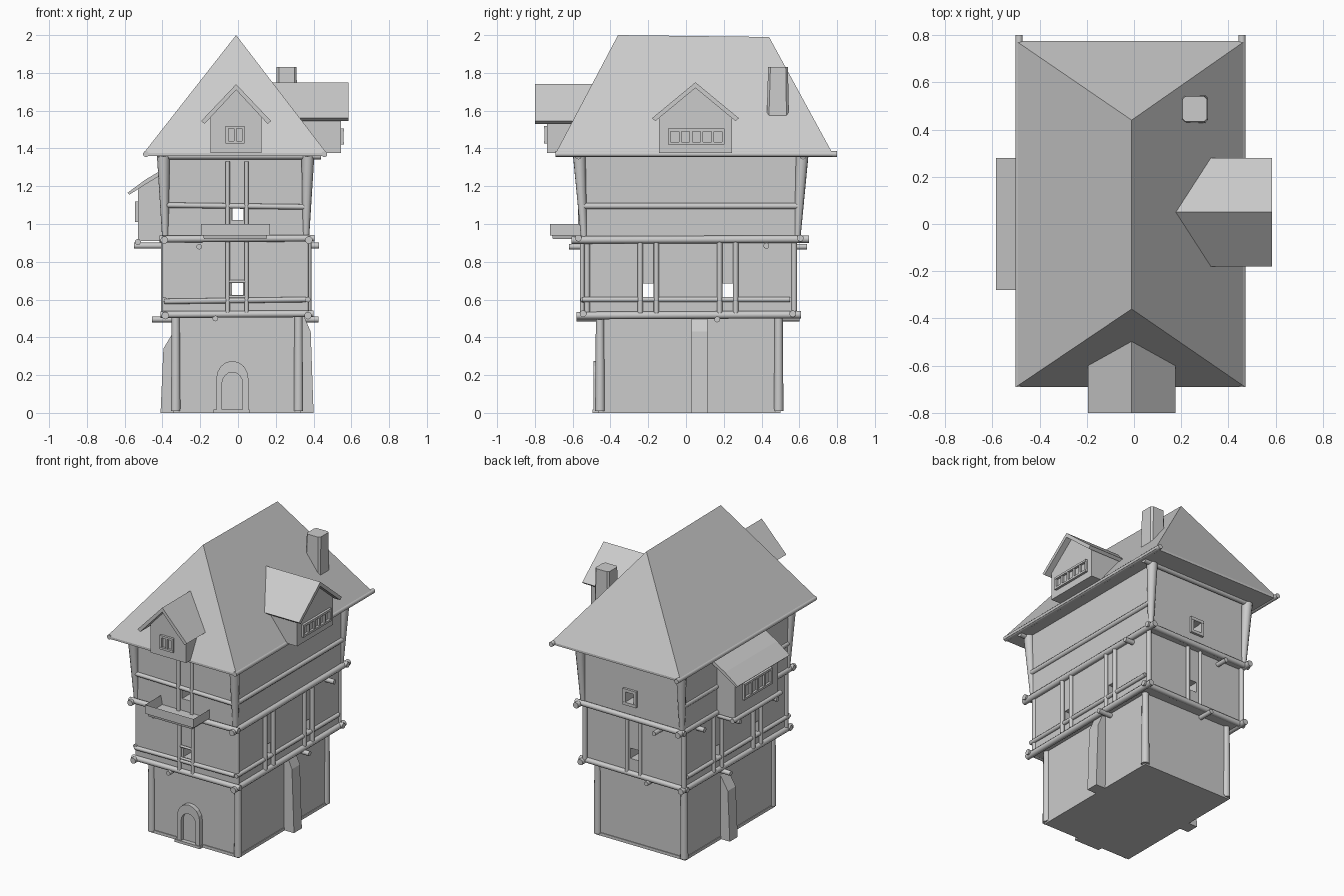
import bpy, bmesh, math
from mathutils import Vector

cube = bpy.data.objects.get("Cube")
if cube:
    bpy.data.objects.remove(cube, do_unlink=True)

clay = bpy.data.materials.new("warm_grey_clay")
clay.use_nodes = True
GREY = (0.6, 0.6, 0.6, 1)
clay.diffuse_color = GREY
clay.node_tree.nodes["Principled BSDF"].inputs["Base Color"].default_value = GREY


def finish(name, bm, smooth=False):
    bmesh.ops.recalc_face_normals(bm, faces=bm.faces)
    me = bpy.data.meshes.new(name)
    bm.to_mesh(me)
    bm.free()
    me.materials.append(clay)
    ob = bpy.data.objects.new(name, me)
    bpy.context.collection.objects.link(ob)
    if smooth:
        bpy.ops.object.select_all(action='DESELECT')
        ob.select_set(True)
        bpy.context.view_layer.objects.active = ob
        bpy.ops.object.shade_smooth_by_angle(angle=math.radians(50))
    return ob


def loft(name, low, high, z0, z1):
    """Solid between two rectangles (x0, x1, y0, y1)."""
    bm = bmesh.new()
    rings = []
    for (x0, x1, y0, y1), z in ((low, z0), (high, z1)):
        rings.append([bm.verts.new((x, y, z)) for x, y in ((x0, y0), (x1, y0), (x1, y1), (x0, y1))])
    a, b = rings
    bm.faces.new(a)
    top = bm.faces.new(b)
    for i in range(4):
        j = (i + 1) % 4
        bm.faces.new((a[i], a[j], b[j], b[i]))
    return bm, top


def box(name, x0, x1, y0, y1, z0, z1):
    r = (x0, x1, y0, y1)
    return finish(name, loft(name, r, r, z0, z1)[0])


def prism(name, profile, axis, a, b):
    """Profile of (horizontal, z) points swept along x or y."""
    bm = bmesh.new()
    ends = [[bm.verts.new((t, u, z) if axis == 'x' else (u, t, z)) for u, z in profile] for t in (a, b)]
    for e in ends:
        bm.faces.new(e)
    n = len(profile)
    for i in range(n):
        j = (i + 1) % n
        bm.faces.new((ends[0][i], ends[0][j], ends[1][j], ends[1][i]))
    return finish(name, bm)


def pole(name, p, q, r, r2=None):
    p, q = Vector(p), Vector(q)
    bm = bmesh.new()
    bmesh.ops.create_cone(bm, cap_ends=True, segments=10, radius1=r, radius2=r2 or r, depth=(q - p).length)
    bmesh.ops.rotate(bm, verts=bm.verts, matrix=(q - p).to_track_quat('Z', 'Y').to_matrix())
    bmesh.ops.translate(bm, verts=bm.verts, vec=(p + q) / 2)
    return finish(name, bm, True)


def cut(ob, *cutters):
    for c in cutters:
        c.hide_render = True
        c.hide_viewport = True
        m = ob.modifiers.new("opening", 'BOOLEAN')
        m.operation = 'DIFFERENCE'
        m.solver = 'EXACT'
        m.object = c


def window(name, axis, face, out, c, z0, z1, w, panes, t=0.014):
    """Frame bars on a wall facing along axis, with an inset pane panel."""
    def bar(part, u0, u1, a, b, d):
        lo, hi = sorted((face - out * 0.01, face + out * d))
        args = (lo, hi, u0, u1) if axis == 'x' else (u0, u1, lo, hi)
        box(name + "_" + part, *args, a, b)
    for zz in (z0, z1 - t):
        bar("rail", c - w / 2, c + w / 2, zz, zz + t, 0.016)
    for i in range(panes + 1):
        u = c - w / 2 + i * (w - t) / panes
        bar("mullion", u, u + t, z0, z1, 0.014)


# Ground floor
box("ground_floor", -0.34, 0.325, -0.46, 0.495, 0.01, 0.52)
box("base_slab", -0.345, 0.33, -0.465, 0.5, 0, 0.02)
for x in (-0.33, 0.32):
    for y in (-0.455, 0.49):
        pole("ground_corner_post", (x, y, 0.01), (x, y, 0.52), 0.026, 0.022)
prism("left_buttress", [(-0.3, 0), (-0.41, 0), (-0.395, 0.34), (-0.365, 0.39), (-0.3, 0.5)], 'y', 0.03, 0.115)
prism("right_buttress", [(0.3, 0), (0.4, 0), (0.385, 0.43), (0.35, 0.51), (0.3, 0.51)], 'y', 0.03, 0.115)

# Arched door
def arch(half, top, floor, n=8):
    spring = top - half * 1.1
    pts = [(half * math.cos(math.pi * i / n), spring + half * 1.1 * math.sin(math.pi * i / n)) for i in range(n + 1)]
    return [(x - 0.03, z) for x, z in [(half, floor)] + pts + [(-half, floor)]]

frame = prism("door_surround", arch(0.085, 0.275, 0.01), 'y', -0.49, -0.44)
cut(frame, prism("door_cutter", arch(0.055, 0.215, -0.02), 'y', -0.52, -0.466))
box("door_step", -0.13, 0.06, -0.495, -0.45, 0.0, 0.018)

# Upper floors with through openings
middle = box("middle_floor", -0.385, 0.365, -0.54, 0.56, 0.51, 0.92)
upper = box("upper_floor", -0.395, 0.37, -0.55, 0.595, 0.91, 1.37)
cut(middle, box("front_opening_cutter", -0.033, 0.027, -1, 1, 0.62, 0.69),
    *[box("side_opening_cutter", -1, 1, y - 0.028, y + 0.028, 0.61, 0.685) for y in (-0.2, 0.22)])
cut(upper, box("upper_opening_cutter", -0.035, 0.03, -1, 1, 1.02, 1.09))
window("back_window", 'y', 0.595, 1, 0, 1.0, 1.11, 0.1, 1, 0.02)

# Vertical studs in pairs
for u in (-0.055, 0.045):
    for y in (-0.55, 0.57):
        pole("middle_stud", (u, y, 0.53), (u, y, 0.91), 0.012)
    pole("upper_stud", (u, -0.56, 0.93), (u, -0.56, 1.33), 0.012)
    for x in (-0.395, 0.375):
        for c in (-0.195, 0.225):
            y = c + u * 0.85
            pole("side_stud", (x, y, 0.53), (x, y, 0.91), 0.014)
for z in (0.615, 0.695):
    pole("front_sill", (-0.05, -0.55, z), (0.04, -0.55, z), 0.008)

# Corner braces, thicker at the eaves
for sx, x in ((-1, -0.385), (1, 0.36)):
    for sy, y in ((-1, -0.54), (1, 0.59)):
        pole("corner_brace", (x, y, 0.93), (x + sx * 0.01, y + sy * 0.025, 1.36), 0.017, 0.034)
        pole("middle_corner_post", (x, y * 0.97, 0.53), (x, y * 0.97, 0.91), 0.016)

# Floor beams and rails
for z, x0, x1, y0, y1 in ((0.52, -0.385, 0.37, -0.545, 0.565), (0.92, -0.39, 0.375, -0.57, 0.605)):
    for x in (x0, x1):
        pole("side_floor_beam", (x, y0 - 0.035, z - 0.005), (x, y1 + 0.045, z), 0.02)
    for y in (y0, y1):
        pole("cross_floor_beam", (x0 - 0.025, y, z), (x1 + 0.03, y, z + 0.005), 0.018)
for z, y, x0, x1 in ((0.495, 0.165, -0.455, 0.425), (0.885, 0.425, -0.44, 0.43), (0.885, -0.2, -0.55, 0.3),
                     (0.885, 0.2, -0.55, 0.3)):
    pole("joist_across", (x0, y, z), (x1, y, z), 0.016)
for z, x, y0, y1 in ((0.5, -0.12, -0.58, 0.6), (0.88, -0.205, -0.62, 0.64)):
    pole("joist_along", (x, y0, z), (x, y1, z), 0.015)
for x in (-0.39, 0.37):
    pole("middle_side_rail", (x, -0.55, 0.6), (x, 0.55, 0.6), 0.014)
    pole("upper_side_rail", (x, -0.55, 1.095), (x, 0.6, 1.095), 0.016)
pole("middle_front_rail", (-0.39, -0.545, 0.59), (0.36, -0.545, 0.6), 0.014)
pole("upper_front_rail", (-0.39, -0.555, 1.1), (0.37, -0.555, 1.09), 0.014)

# Front balcony trough
bm, top = loft("balcony", (-0.18, 0.15, -0.705, -0.55), (-0.195, 0.17, -0.72, -0.55), 0.92, 1.0)
bmesh.ops.inset_region(bm, faces=[top], thickness=0.012)
bmesh.ops.translate(bm, verts=top.verts, vec=(0, 0, -0.06))
finish("balcony", bm)

# Left bay with lean-to roof
box("bay_wall", -0.53, -0.38, -0.23, 0.23, 0.91, 1.2)
prism("bay_gable", [(-0.53, 1.19), (-0.38, 1.19), (-0.38, 1.28)], 'y', -0.23, 0.23)
prism("bay_roof", [(-0.585, 1.165), (-0.49, 1.235), (-0.38, 1.3), (-0.38, 1.275), (-0.49, 1.21), (-0.575, 1.155)],
      'y', -0.28, 0.28)
window("bay_window", 'x', -0.53, -1, 0, 1.01, 1.12, 0.3, 4)
pole("bay_sill_beam", (-0.53, -0.26, 0.905), (-0.53, 0.26, 0.905), 0.016)

# Hipped main roof
bm = bmesh.new()
corners = ((-0.5, -0.69), (0.47, -0.69), (0.47, 0.775), (-0.5, 0.775))
low = [bm.verts.new((x, y, 1.36)) for x, y in corners]
eave = [bm.verts.new((x, y, 1.375)) for x, y in corners]
front, back = bm.verts.new((-0.01, -0.36, 2.0)), bm.verts.new((-0.01, 0.44, 1.99))
bm.faces.new(low)
for i in range(4):
    j = (i + 1) % 4
    bm.faces.new((low[i], low[j], eave[j], eave[i]))
bm.faces.new((eave[0], eave[1], front))
bm.faces.new((eave[1], eave[2], back, front))
bm.faces.new((eave[2], eave[3], back))
bm.faces.new((eave[3], eave[0], front, back))
finish("main_roof", bm)
for x in (-0.487, 0.457):
    pole("side_eave_beam", (x, -0.69, 1.37), (x, 0.8, 1.37), 0.016)
for y in (-0.57, 0.62):
    pole("cross_eave_beam", (-0.42, y, 1.36), (0.44, y, 1.36), 0.018)


# Dormers
def dormer(name, axis, c, half, wall, eave_z, peak, wall_end, roof_end, inner):
    t = 0.03
    prism(name + "_wall", [(c - wall, 1.375), (c + wall, 1.375), (c + wall, eave_z + 0.02), (c, peak - 0.025),
                           (c - wall, eave_z + 0.02)], axis, wall_end, inner)
    prism(name + "_roof", [(c - half, eave_z), (c, peak), (c + half, eave_z), (c + half - 0.018, eave_z - 0.015),
                           (c, peak - t), (c - half + 0.018, eave_z - 0.015)], axis, roof_end, inner)

dormer("front_dormer", 'y', -0.01, 0.185, 0.135, 1.545, 1.74, -0.735, -0.8, -0.48)
window("front_dormer_window", 'y', -0.735, -1, -0.015, 1.425, 1.52, 0.1, 2)
dormer("side_dormer", 'x', 0.05, 0.23, 0.193, 1.56, 1.75, 0.545, 0.585, 0.17)
window("side_dormer_window", 'x', 0.545, 1, 0.055, 1.42, 1.505, 0.3, 5)

# Chimney
bm, top = loft("chimney", (0.2, 0.315, 0.425, 0.545), (0.205, 0.31, 0.435, 0.54), 1.5, 1.83)
bmesh.ops.bevel(bm, geom=[e for e in bm.edges if abs(e.verts[0].co.z - e.verts[1].co.z) > 0.1],
                offset=0.012, segments=1, affect='EDGES')
finish("chimney", bm)
